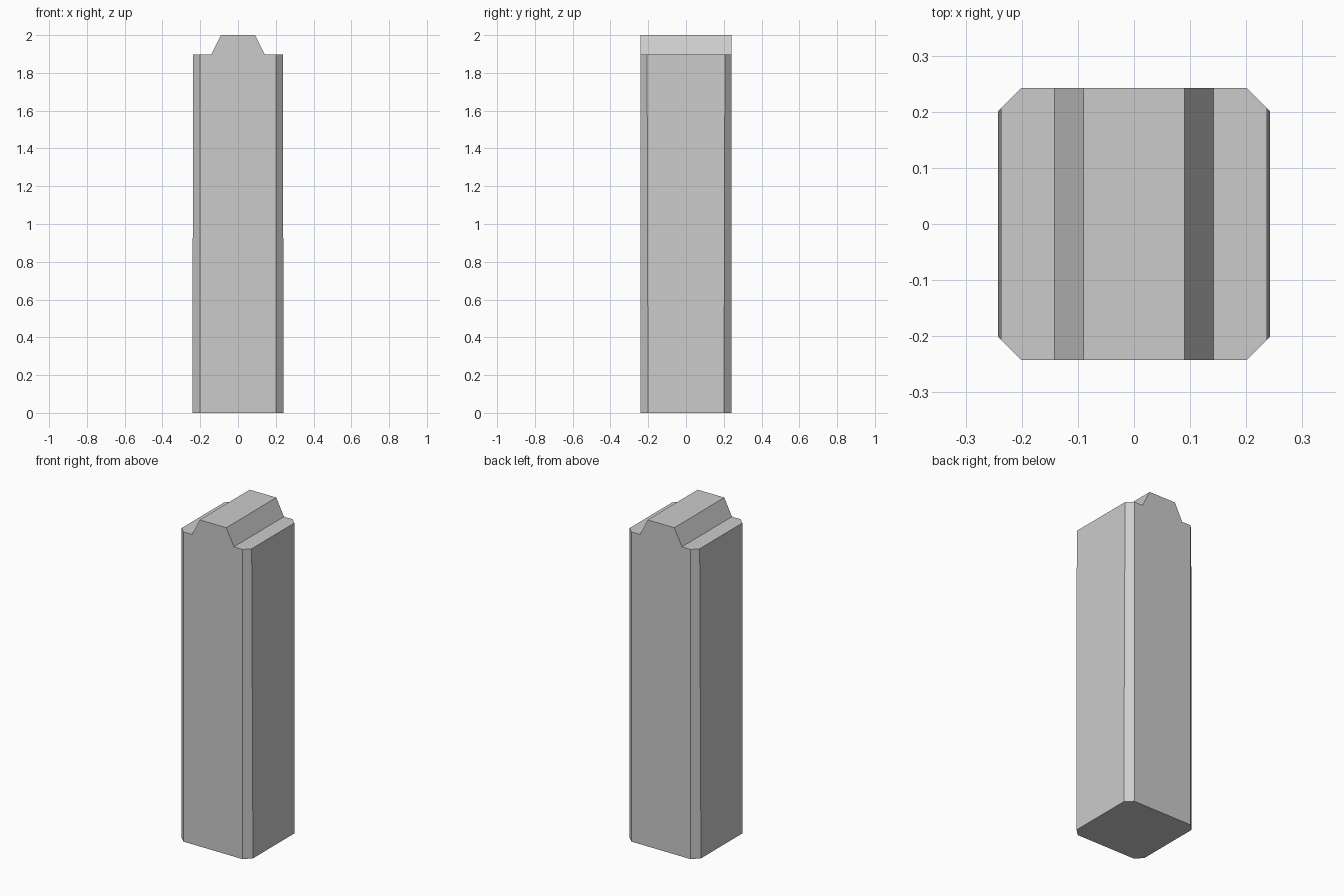
import bpy, bmesh
from mathutils import Vector

if "Cube" in bpy.data.objects:
    bpy.data.objects.remove(bpy.data.objects["Cube"])

HALF = 0.242      # half width of the post
CHAMFER = 0.443   # x + y on the corner chamfers
SHOULDER = 1.897  # height of the shoulders

# Front profile: post with shoulders and a raised ridge, sides leaning in slightly
right = [(HALF, 0), (0.237, SHOULDER), (0.142, SHOULDER), (0.09, 2.0)]
profile = right + [(-x, z) for x, z in reversed(right)]

# Extrude the profile from front to back
bm = bmesh.new()
face = bm.faces.new([bm.verts.new((x, -HALF, z)) for x, z in profile])
ext = bmesh.ops.extrude_face_region(bm, geom=[face], use_keep_orig=True)
moved = [v for v in ext["geom"] if isinstance(v, bmesh.types.BMVert)]
bmesh.ops.translate(bm, verts=moved, vec=(0, 2 * HALF, 0))

# Slice off the four vertical corners and cap each cut
for sx in (-1, 1):
    for sy in (-1, 1):
        bmesh.ops.bisect_plane(
            bm, geom=bm.verts[:] + bm.edges[:] + bm.faces[:],
            plane_co=Vector((sx, sy, 0)) * CHAMFER / 2,
            plane_no=(sx, sy, 0), clear_outer=True)
        bmesh.ops.holes_fill(bm, edges=[e for e in bm.edges if e.is_boundary], sides=0)

bmesh.ops.recalc_face_normals(bm, faces=bm.faces[:])
mesh = bpy.data.meshes.new("post")
bm.to_mesh(mesh)
bm.free()
post = bpy.data.objects.new("post", mesh)
bpy.context.collection.objects.link(post)
